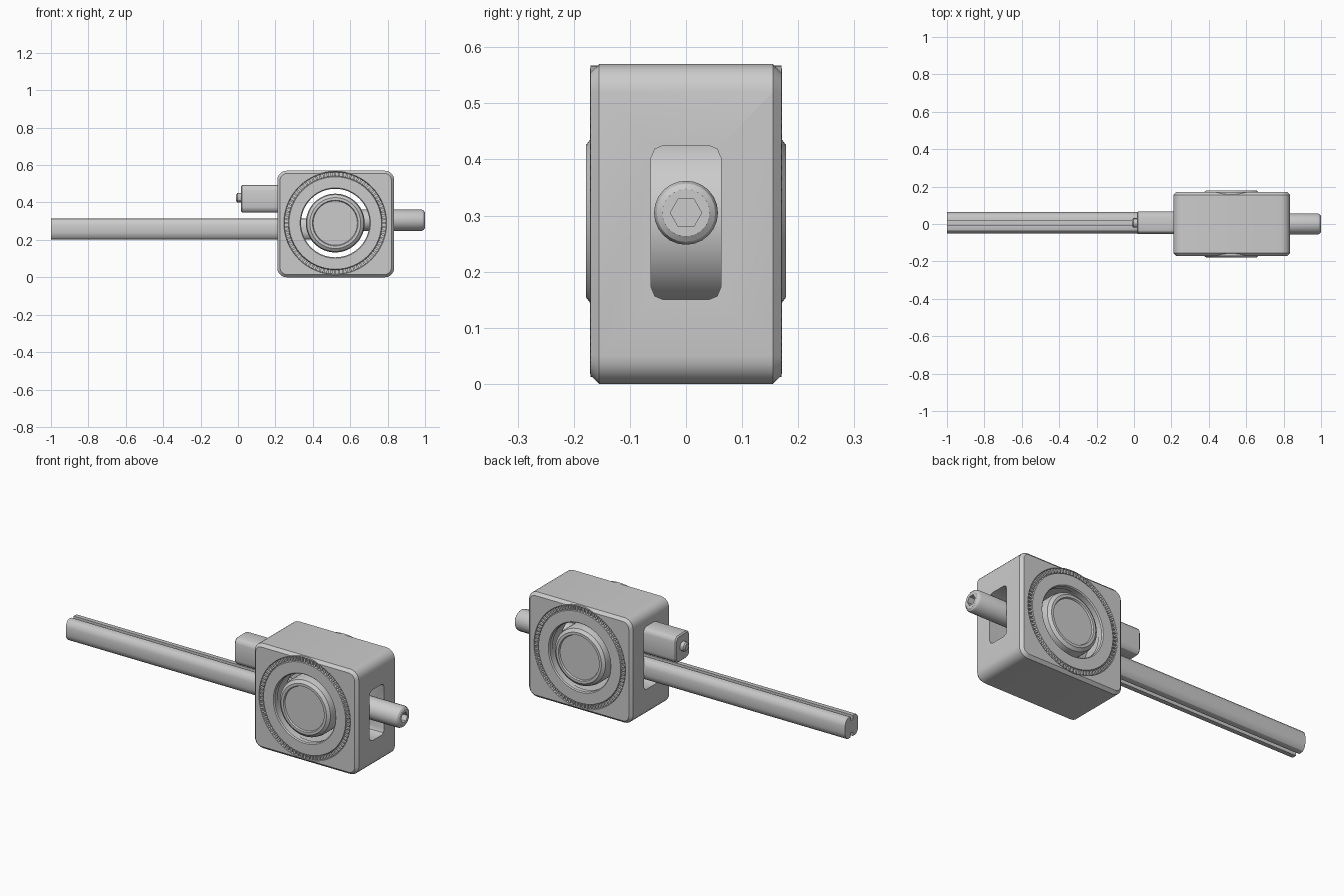
import bpy, bmesh, math

if "Cube" in bpy.data.objects:
    bpy.data.objects.remove(bpy.data.objects["Cube"])

CX, CZ = 0.52, 0.29        # dial centre


def loft(name, axis, sections, closed=False, angle=30):
    """Skin a list of (position, outline) sections along the x or y axis."""
    bm = bmesh.new()
    rows = []
    for pos, pts in sections:
        rows.append([bm.verts.new((pos, u, v) if axis == 'x' else (u, pos, v)) for u, v in pts])
    pairs = list(zip(rows, rows[1:]))
    if closed:
        pairs.append((rows[-1], rows[0]))
    else:
        bm.faces.new(rows[0])
        bm.faces.new(rows[-1])
    n = len(rows[0])
    for a, b in pairs:
        for i in range(n):
            j = (i + 1) % n
            bm.faces.new((a[i], a[j], b[j], b[i]))
    bmesh.ops.recalc_face_normals(bm, faces=bm.faces)
    mesh = bpy.data.meshes.new(name)
    bm.to_mesh(mesh)
    bm.free()
    ob = bpy.data.objects.new(name, mesh)
    bpy.context.collection.objects.link(ob)
    smooth(ob, angle)
    return ob


def smooth(ob, angle=30):
    bpy.ops.object.select_all(action='DESELECT')
    ob.select_set(True)
    bpy.context.view_layer.objects.active = ob
    bpy.ops.object.shade_smooth_by_angle(angle=math.radians(angle))


def rounded(u0, u1, v0, v1, r, inset=0, steps=5):
    u0, u1, v0, v1 = u0 + inset, u1 - inset, v0 + inset, v1 - inset
    r = max(r - inset, 0.004)
    pts = []
    for k, (cu, cv) in enumerate([(u1 - r, v1 - r), (u0 + r, v1 - r), (u0 + r, v0 + r), (u1 - r, v0 + r)]):
        for s in range(steps + 1):
            a = math.pi / 2 * (k + s / steps)
            pts.append((cu + r * math.cos(a), cv + r * math.sin(a)))
    return pts


def circle(cu, cv, r, n=64, hexagon=False):
    pts = []
    for i in range(n):
        a = 2 * math.pi * i / n
        k = math.cos(math.pi / 6) / math.cos(a % (math.pi / 3) - math.pi / 6) if hexagon else 1
        pts.append((cu + r * k * math.cos(a), cv + r * k * math.sin(a)))
    return pts


def dial(r, n=64):
    return circle(CX, CZ, r, n)


def cut(target, cutter):
    cutter.hide_render = True
    m = target.modifiers.new("cut", 'BOOLEAN')
    m.object = cutter
    m.operation = 'DIFFERENCE'
    m.solver = 'EXACT'
    bpy.context.view_layer.objects.active = target
    bpy.ops.object.modifier_apply(modifier=m.name)
    bpy.data.objects.remove(cutter)


# Housing: rounded block with chamfered front and back rims
housing = loft("housing", 'y', [
    (y, rounded(0.21, 0.835, 0, 0.57, 0.05, inset))
    for y, inset in [(-0.17, 0.015), (-0.155, 0), (0.155, 0), (0.17, 0.015)]])
cut(housing, loft("bore_cutter", 'y', [(-0.3, dial(0.187)), (0.3, dial(0.187))]))
for s in (-1, 1):
    cut(housing, loft("dial_pocket", 'y', [(s * 0.145, dial(0.277)), (s * 0.3, dial(0.277))]))
cut(housing, loft("slot_cutter", 'x', [
    (x, rounded(-0.062, 0.062, 0.15, 0.425, 0.022, steps=2)) for x in (0.1, 0.95)]))
smooth(housing)

# Dial rings with a ridged track on both faces
TICKS = 80
for s, side in ((-1, "front"), (1, "back")):
    profile = [(0.183, 0.14), (0.183, 0.165), (0.188, 0.171), (0.247, 0.171), (0.251, 0.160),
               (0.272, 0.160), (0.275, 0.170), (0.2775, 0.170), (0.2775, 0.14)]
    loft(side + "_dial_ring", 'y', [(s * d, dial(r)) for r, d in profile], closed=True)
    bm = bmesh.new()
    for i in range(TICKS):
        a = 2 * math.pi * i / TICKS
        ca, sa = math.cos(a), math.sin(a)
        vs = bmesh.ops.create_cube(bm, size=1)["verts"]
        for v in vs:
            r, t, d = 0.2615 + v.co.x * 0.021, v.co.y * 0.010, s * (0.164 + v.co.z * 0.014)
            v.co = (CX + r * ca - t * sa, d, CZ + r * sa + t * ca)
    bmesh.ops.recalc_face_normals(bm, faces=bm.faces)
    mesh = bpy.data.meshes.new(side + "_dial_ridges")
    bm.to_mesh(mesh)
    bm.free()
    bpy.context.collection.objects.link(bpy.data.objects.new(side + "_dial_ridges", mesh))

# Central hub, showing on both faces
half = [(0.118, 0.170), (0.122, 0.178), (0.136, 0.178), (0.152, 0.166), (0.157, 0.145), (0.157, 0.09)]
loft("hub", 'y', [(-d, dial(r)) for r, d in half] + [(d, dial(r)) for r, d in reversed(half)])

# Output shaft with a hexagonal socket
SY, SZ = 0.0, 0.305
loft("output_shaft", 'x', [
    (0.60, circle(SY, SZ, 0.057, 24)), (0.982, circle(SY, SZ, 0.057, 24)),
    (0.993, circle(SY, SZ, 0.052, 24)), (1.0, circle(SY, SZ, 0.042, 24)),
    (1.0, circle(SY, SZ, 0.028, 24, True)), (0.95, circle(SY, SZ, 0.028, 24, True))])

# Long grooved bar: half outline, repeated turned by 180 degrees
side = [(-0.057, 0.020), (-0.057, -0.020), (-0.052, -0.040), (-0.040, -0.053), (-0.030, -0.056),
        (-0.011, -0.056), (-0.011, -0.034), (0.011, -0.034), (0.011, -0.056), (0.030, -0.056),
        (0.040, -0.053), (0.052, -0.040)]
outline = [(0.006 + k * u, 0.259 + k * v) for k in (1, -1) for u, v in side]
loft("grooved_bar", 'x', [(-1.0, outline), (0.45, outline)])

# Side block with a small end stud
loft("side_block", 'x', [
    (x, rounded(-0.054, 0.066, 0.347, 0.493, 0.028, i, 3))
    for x, i in [(0.015, 0.006), (0.021, 0), (0.32, 0)]])
loft("end_stud", 'x', [(x, circle(0.006, 0.425, r, 12))
                       for x, r in [(-0.01, 0.017), (-0.004, 0.025), (0.03, 0.025)]])
